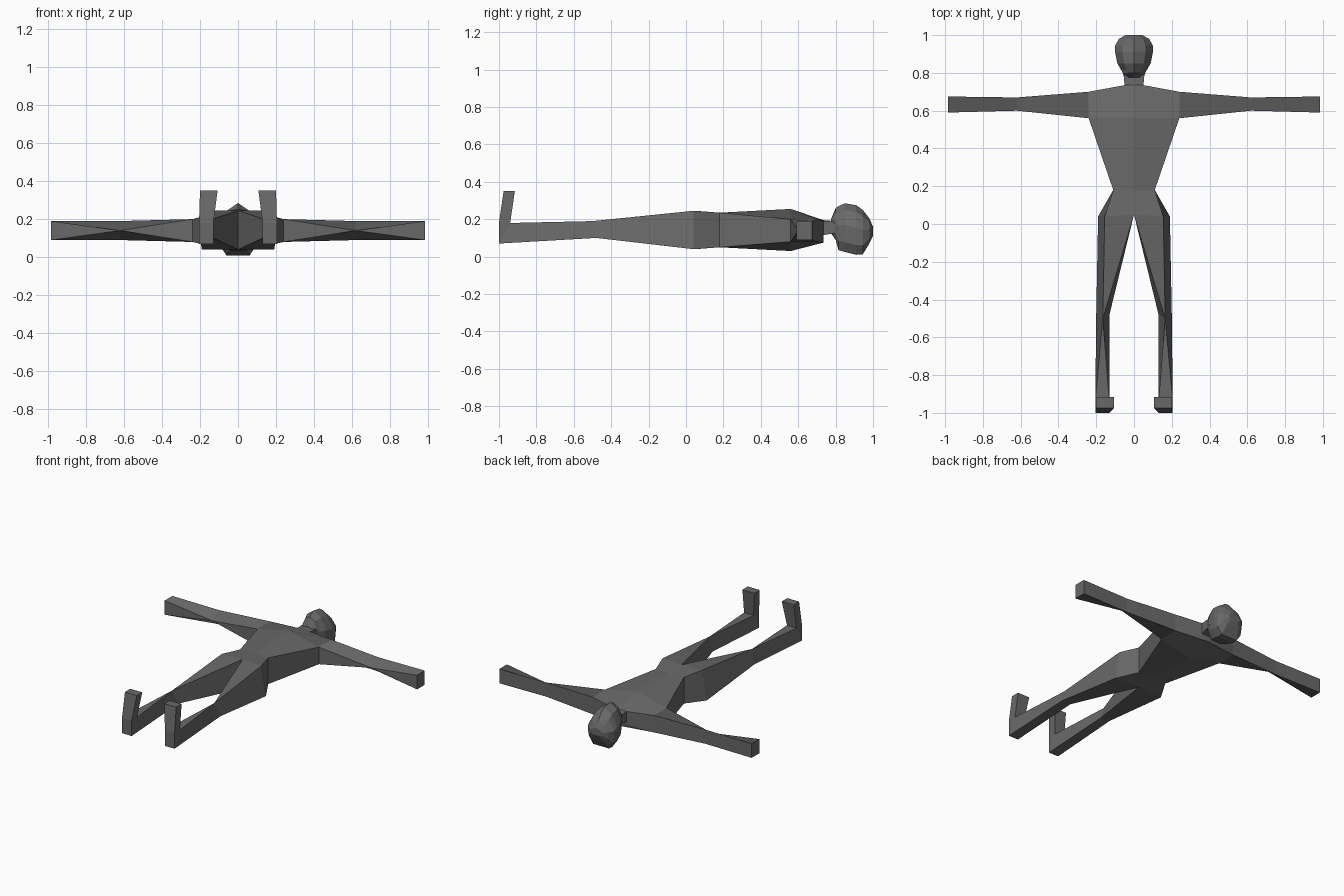
import bpy, bmesh

grey = bpy.data.materials.new("dark_grey")
grey.diffuse_color = (0.14, 0.14, 0.14, 1)


def loft(name, sections, closed=False, cap=False, skip=None):
    """Skin the +x half through matching cross-sections, then mirror it."""
    bm = bmesh.new()
    rings = [[bm.verts.new(p) for p in s] for s in sections]
    n = len(rings[0])
    for i, (a, b) in enumerate(zip(rings, rings[1:])):
        for k in range(n if closed else n - 1):
            if (i, k) != skip:
                j = (k + 1) % n
                bm.faces.new((a[k], a[j], b[j], b[k]))
    if cap:
        bm.faces.new(rings[-1])
    # repeated points collapse, turning quads into triangles
    bmesh.ops.remove_doubles(bm, verts=bm.verts, dist=0.0005)
    # complete the other side
    geom = bm.verts[:] + bm.edges[:] + bm.faces[:]
    bmesh.ops.mirror(bm, geom=geom, axis='X', merge_dist=0.0005)
    bmesh.ops.remove_doubles(bm, verts=bm.verts, dist=0.0005)
    bmesh.ops.recalc_face_normals(bm, faces=bm.faces)
    me = bpy.data.meshes.new(name)
    bm.to_mesh(me)
    bm.free()
    me.materials.append(grey)
    ob = bpy.data.objects.new(name, me)
    bpy.context.collection.objects.link(ob)
    return ob


# Torso and neck: top centre, top side, bottom side, bottom centre
loft("torso", [
    [(0, .05, .245), (.155, .04, .245), (.19, .04, .04), (0, .05, .04)],
    [(0, .18, .235), (.11, .18, .235), (.11, .18, .05), (0, .18, .05)],
    [(0, .56, .255), (.24, .56, .20), (.24, .56, .08), (0, .56, .03)],
    [(0, .735, .195), (.24, .70, .20), (.24, .70, .08), (0, .735, .075)],
    [(0, .735, .195), (.05, .735, .19), (.05, .735, .10), (0, .735, .075)],
    [(0, .735, .195), (.05, .735, .19), (.05, .735, .115), (0, .735, .115)],
    [(0, .79, .19), (.055, .79, .19), (.055, .79, .125), (0, .79, .125)],
], skip=(2, 1))

# Arms: wedge-shaped elbow, square hand end
loft("arms", [
    [(.24, .56, .20), (.24, .70, .20), (.24, .70, .08), (.24, .56, .08)],
    [(.62, .60, .14), (.62, .67, .19), (.62, .67, .09), (.62, .60, .14)],
    [(.985, .59, .19), (.985, .675, .19), (.985, .675, .09), (.985, .59, .09)],
], closed=True, cap=True)

# Legs: wedge-shaped knee, mitred heel, upright foot
loft("legs", [
    [(.19, .04, .04), (.155, .04, .245), (0, .05, .245), (0, .05, .04)],
    [(.20, -.48, .10), (.165, -.50, .19), (.165, -.50, .19), (.13, -.48, .10)],
    [(.205, -1, .07), (.205, -.94, .18), (.13, -.94, .18), (.13, -1, .07)],
    [(.205, -1, .18), (.205, -.94, .18), (.13, -.94, .18), (.13, -1, .18)],
    [(.20, -.975, .352), (.20, -.915, .352), (.107, -.915, .352),
     (.107, -.975, .352)],
], closed=True, cap=True)


# Head: faceted sections given as y, half width, bottom z, top z
def head_section(y, w, lo, hi):
    h = hi - lo
    return [(0, y, hi), (.6 * w, y, hi - .14 * h), (w, y, lo + .55 * h),
            (.95 * w, y, lo + .2 * h), (.62 * w, y, lo), (0, y, lo)]


head = [(.775, .05, .125, .20), (.80, .06, .09, .26), (.815, .068, .035, .27),
        (.85, .088, .025, .285), (.91, .10, .01, .275), (.945, .10, .012, .25),
        (.98, .08, .07, .205), (1.0, .045, .11, .16)]
loft("head", [head_section(*s) for s in head], cap=True)
